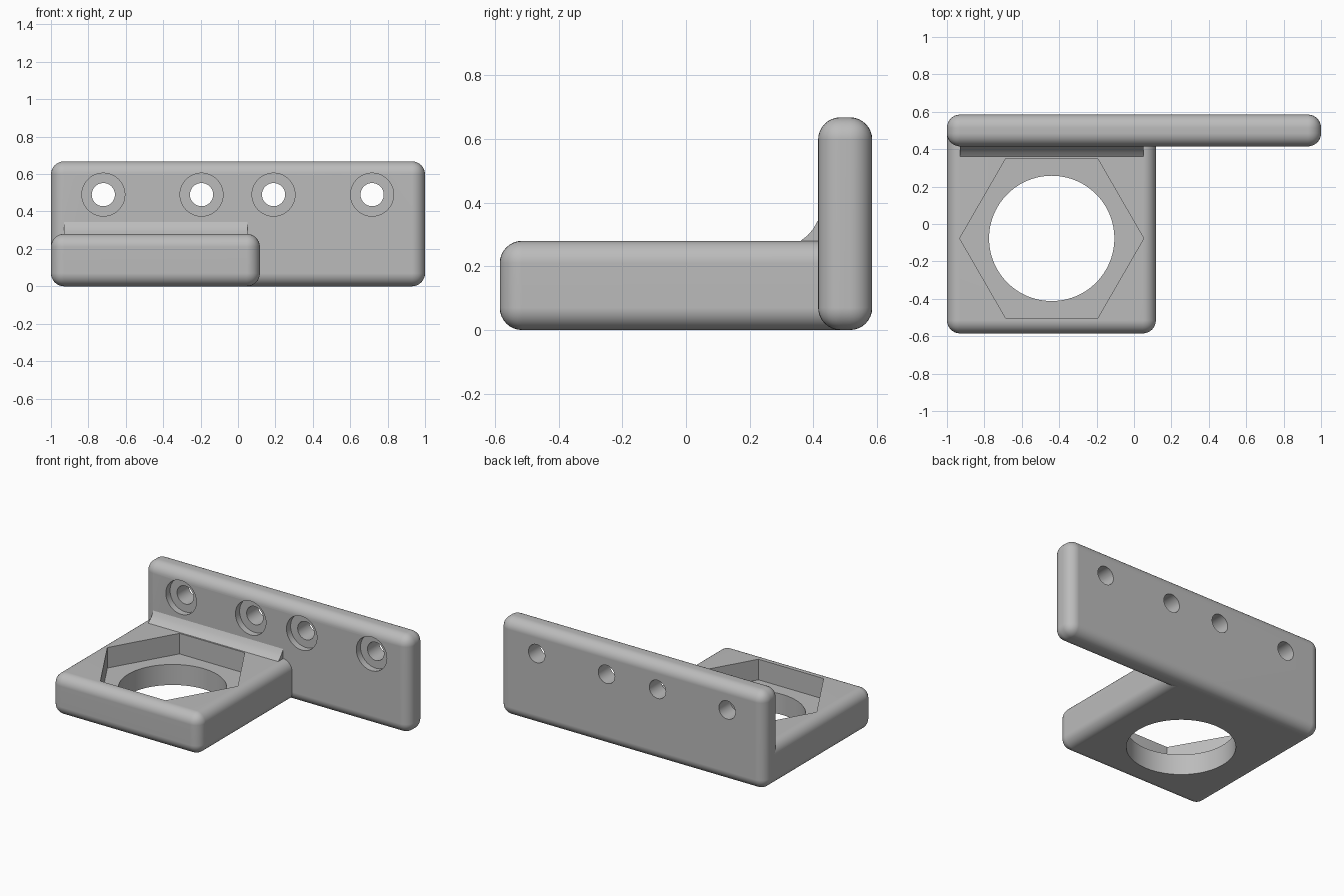
import bpy, bmesh, math
from mathutils import Matrix, Vector

cube = bpy.data.objects.get("Cube")
if cube:
    bpy.data.objects.remove(cube, do_unlink=True)

grey = bpy.data.materials.new("plain grey")
grey.use_nodes = True
grey.diffuse_color = (0.5, 0.5, 0.5, 1)
grey.node_tree.nodes["Principled BSDF"].inputs["Base Color"].default_value = (0.5, 0.5, 0.5, 1)

ROUND = 0.07


def add_object(name, bm):
    bmesh.ops.recalc_face_normals(bm, faces=bm.faces)
    mesh = bpy.data.meshes.new(name)
    bm.to_mesh(mesh)
    bm.free()
    mesh.materials.append(grey)
    obj = bpy.data.objects.new(name, mesh)
    bpy.context.collection.objects.link(obj)
    return obj


def rounded_box(name, low, high, open_back=False):
    """Box with rounded edges; open_back leaves the buried rear end square."""
    low, high = Vector(low), Vector(high)
    bm = bmesh.new()
    bmesh.ops.create_cube(bm, size=1)
    bmesh.ops.scale(bm, vec=high - low, verts=bm.verts)
    bmesh.ops.translate(bm, vec=(low + high) / 2, verts=bm.verts)
    edges = [e for e in bm.edges
             if not (open_back and all(v.co.y > high.y - 0.001 for v in e.verts))]
    bmesh.ops.bevel(bm, geom=edges, offset=ROUND, segments=8, profile=0.5,
                    affect='EDGES', clamp_overlap=True)
    return add_object(name, bm)


def cut_prism(target, sides, radius, centre, depth, along_y=False):
    """Cut a regular prism or round hole out of the target."""
    bm = bmesh.new()
    bmesh.ops.create_cone(bm, cap_ends=True, segments=sides, radius1=radius,
                          radius2=radius, depth=depth)
    first = min(bm.verts, key=lambda v: -v.co.x).co
    turn = Matrix.Rotation(-math.atan2(first.y, first.x), 4, 'Z')
    if along_y:
        turn = Matrix.Rotation(math.pi / 2, 4, 'X') @ turn
    bm.transform(Matrix.Translation(centre) @ turn)
    cutter = add_object("cutter", bm)
    cutter.hide_render = True
    mod = target.modifiers.new("cut", 'BOOLEAN')
    mod.operation, mod.solver, mod.object = 'DIFFERENCE', 'EXACT', cutter
    select(target)
    bpy.ops.object.modifier_apply(modifier=mod.name)
    bpy.data.objects.remove(cutter, do_unlink=True)


def select(obj):
    bpy.ops.object.select_all(action='DESELECT')
    obj.select_set(True)
    bpy.context.view_layer.objects.active = obj


# Upright mounting plate with four counterbored screw holes
plate = rounded_box("mounting_plate", (-1, 0.415, 0), (1, 0.585, 0.668))
for x in (-0.72, -0.195, 0.19, 0.717):
    cut_prism(plate, 48, 0.062, (x, 0.5, 0.49), 0.4, along_y=True)
    cut_prism(plate, 48, 0.115, (x, 0.36, 0.49), 0.2, along_y=True)

# Flat holder with hexagonal nut pocket and round through hole
holder = rounded_box("nut_holder", (-1, -0.585, 0), (0.117, 0.5, 0.28), open_back=True)
cut_prism(holder, 96, 0.335, (-0.44, -0.077, 0.1), 1)
cut_prism(holder, 6, 0.492, (-0.44, -0.077, 0.34), 0.4)

# Concave fillet strip where the holder meets the plate
bm = bmesh.new()
section = [(0.36, 0.28), (0.382, 0.297), (0.4, 0.318), (0.415, 0.345),
           (0.43, 0.345), (0.43, 0.27), (0.36, 0.27)]
face = bm.faces.new([bm.verts.new((-0.93, y, z)) for y, z in section])
swept = bmesh.ops.extrude_face_region(bm, geom=[face])["geom"]
bmesh.ops.translate(bm, vec=(0.98, 0, 0),
                    verts=[v for v in swept if isinstance(v, bmesh.types.BMVert)])
fillet = add_object("fillet_strip", bm)

# Smooth rounds, crisp flats
for part in (plate, holder, fillet):
    select(part)
    bpy.ops.object.shade_smooth_by_angle(angle=math.radians(30))
    part.modifiers.new("flat faces", 'WEIGHTED_NORMAL').keep_sharp = True
